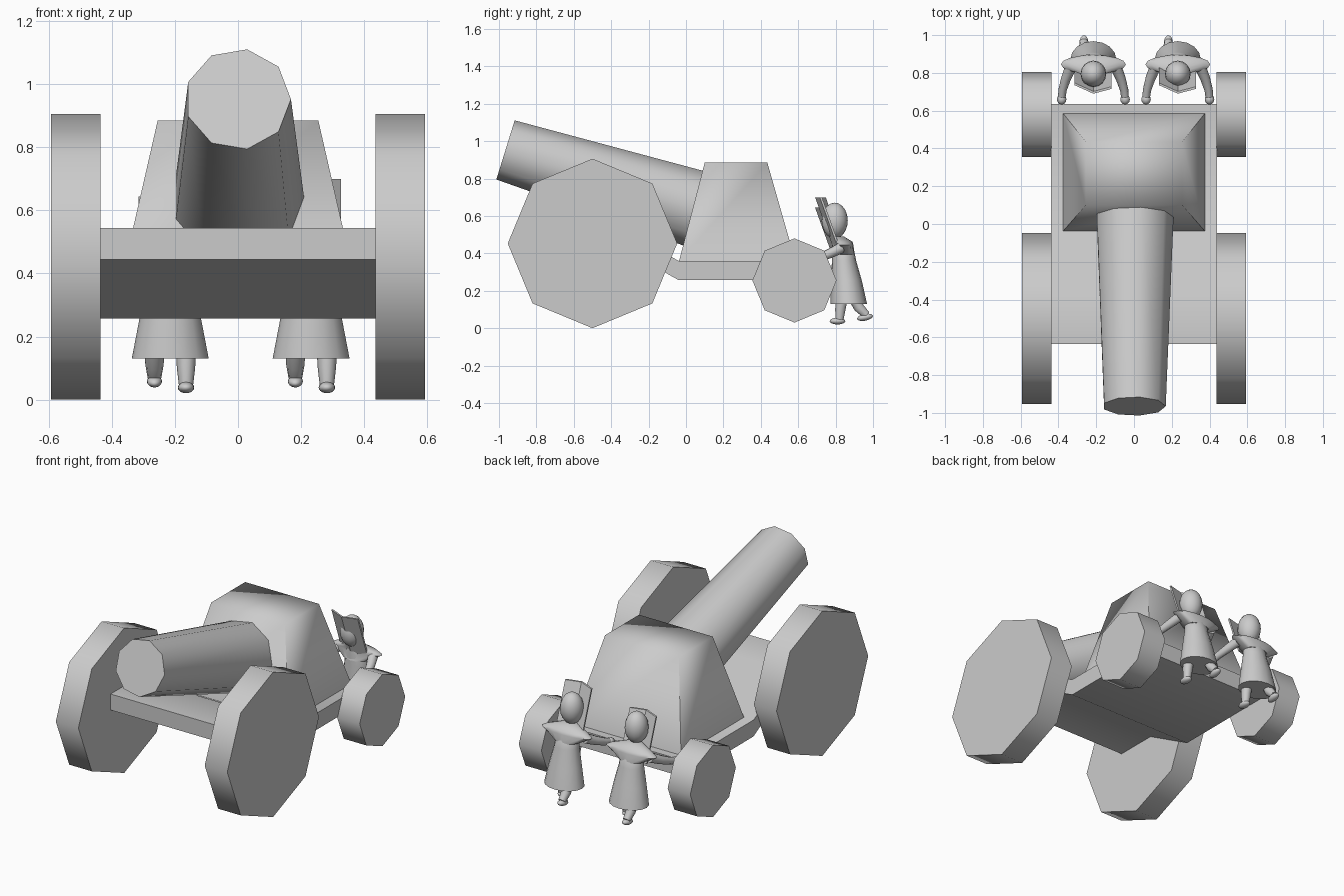
import bpy, bmesh, math
from mathutils import Vector, Matrix

cube = bpy.data.objects.get("Cube")
if cube:
    bpy.data.objects.remove(cube, do_unlink=True)

grey = bpy.data.materials.new("light grey")
grey.use_nodes = True
grey.diffuse_color = (0.6, 0.6, 0.6, 1)
grey.node_tree.nodes["Principled BSDF"].inputs["Base Color"].default_value = (0.6, 0.6, 0.6, 1)


def finish(name, bm, smooth=None):
    bmesh.ops.recalc_face_normals(bm, faces=bm.faces)
    mesh = bpy.data.meshes.new(name)
    bm.to_mesh(mesh)
    bm.free()
    mesh.materials.append(grey)
    obj = bpy.data.objects.new(name, mesh)
    bpy.context.collection.objects.link(obj)
    if smooth:
        bpy.ops.object.select_all(action='DESELECT')
        obj.select_set(True)
        bpy.context.view_layer.objects.active = obj
        bpy.ops.object.shade_smooth_by_angle(angle=math.radians(smooth))
    return obj


def loft(name, rings, smooth=None):
    """Skin a list of equal-length point rings and cap both ends."""
    bm = bmesh.new()
    rows = [[bm.verts.new(p) for p in ring] for ring in rings]
    n = len(rows[0])
    for a, b in zip(rows, rows[1:]):
        for i in range(n):
            j = (i + 1) % n
            bm.faces.new((a[i], a[j], b[j], b[i]))
    bm.faces.new(rows[0])
    bm.faces.new(rows[-1])
    return finish(name, bm, smooth)


def ellipse(x, y, z, rx, ry, n=16):
    return [(x + rx * math.cos(t), y + ry * math.sin(t), z)
            for t in (math.tau * i / n for i in range(n))]


def tube(name, points, radii, n=10):
    """Limb with a round section swept along a path."""
    pts = [Vector(p) for p in points]
    rings = []
    for i, p in enumerate(pts):
        d = pts[min(i + 1, len(pts) - 1)] - pts[max(i - 1, 0)]
        q = d.to_track_quat('Z', 'Y')
        rings.append([p + q @ Vector(c) for c in ellipse(0, 0, 0, radii[i], radii[i], n)])
    return loft(name, rings, 50)


def ball(name, centre, size, tilt=0):
    bm = bmesh.new()
    bmesh.ops.create_uvsphere(bm, u_segments=16, v_segments=10, radius=1,
                              matrix=Matrix.Translation(centre) @ Matrix.Rotation(tilt, 4, 'X')
                              @ Matrix.Diagonal((*size, 1)))
    return finish(name, bm, 60)


# Eight-sided wheels
def wheel(name, side, y, z, r):
    rings = [[(side * x, y + a, z + b) for a, b, _ in ellipse(0, 0, 0, r, r, 8)]
             for x in (0.437, 0.593)]
    loft(name, rings, 50)


for side, label in ((1, "left"), (-1, "right")):
    wheel("front_wheel_" + label, side, -0.5, 0.453, 0.453)
    wheel("rear_wheel_" + label, side, 0.58, 0.255, 0.225)

# Platform, raised at the front
profile = [(0.635, 0.257), (-0.04, 0.257), (-0.37, 0.445), (-0.635, 0.445),
           (-0.635, 0.545), (-0.37, 0.545), (-0.04, 0.36), (0.635, 0.36)]
loft("platform", [[(x, y, z) for y, z in profile] for x in (-0.44, 0.44)], 35)


# Tapered housing
def rect(w, y0, y1, z):
    return [(-w, y0, z), (w, y0, z), (w, y1, z), (-w, y1, z)]


loft("housing", [rect(0.375, -0.037, 0.585, 0.36), rect(0.255, 0.1, 0.435, 0.885)], 80)

# Nine-sided barrel, tilted upwards
muzzle, breech = Vector((0, -0.965, 0.953)), Vector((0, 0.1, 0.623))
up = Vector((1, 0, 0)).cross((breech - muzzle).normalized())
loft("barrel", [[c + Vector((a, 0, 0)) + up * b for a, b, _ in ellipse(0, 0, 0, r, r, 9)]
                for c, r in ((muzzle, 0.168), (breech, 0.212))], 50)


# Folded shield plate leaning forward in front of a head
def shield(name, x, low, high):
    lean = 0.36
    fold = [(-0.1, 0.735), (0, 0.69), (0.095, 0.715)]
    outline = fold + [(a, b + 0.012) for a, b in reversed(fold)]
    loft(name, [[(x + a, b + lean * (high - z), z) for a, b in outline] for z in (low, high)])


# Robed figures pushing from behind
def figure(label, x, top):
    name = label + "_figure_"
    robe = [(0.13, 0.122, 0.098, 0.87), (0.255, 0.098, 0.082, 0.858), (0.36, 0.075, 0.065, 0.845),
            (0.43, 0.068, 0.058, 0.838), (0.475, 0.03, 0.03, 0.81)]
    loft(name + "robe", [ellipse(x, y, z, rx, ry) for z, rx, ry, y in robe], 60)
    cape = [(0.395, 0.085, 0.062, 0.84), (0.445, 0.172, 0.05, 0.845),
            (0.462, 0.14, 0.05, 0.84), (0.49, 0.035, 0.035, 0.81)]
    loft(name + "cape", [ellipse(x, y, z, rx, ry) for z, rx, ry, y in cape], 50)
    ball(name + "head", (x, 0.795, 0.575), (0.068, 0.07, 0.096))
    for s, side in ((1, "left"), (-1, "right")):
        arm = [(0.12, 0.83, 0.43), (0.145, 0.77, 0.4), (0.163, 0.71, 0.375), (0.168, 0.665, 0.36)]
        tube(name + side + "_arm", [(x + s * a, b, c) for a, b, c in arm], (0.03, 0.026, 0.022, 0.02))
        ball(name + side + "_hand", (x + s * 0.168, 0.66, 0.358), (0.025, 0.028, 0.025))
    tube(name + "left_leg", [(x + 0.05, 0.84, 0.2), (x + 0.05, 0.825, 0.1), (x + 0.05, 0.82, 0.04)],
         (0.035, 0.029, 0.022))
    ball(name + "left_foot", (x + 0.05, 0.81, 0.038), (0.026, 0.042, 0.018))
    tube(name + "right_leg", [(x - 0.05, 0.88, 0.2), (x - 0.05, 0.925, 0.11), (x - 0.05, 0.965, 0.07)],
         (0.035, 0.029, 0.022))
    ball(name + "right_foot", (x - 0.05, 0.957, 0.058), (0.024, 0.043, 0.018), 0.2)
    shield(name + "shield", x, top - 0.26, top)


figure("left", 0.232, 0.7)
figure("right", -0.215, 0.645)
